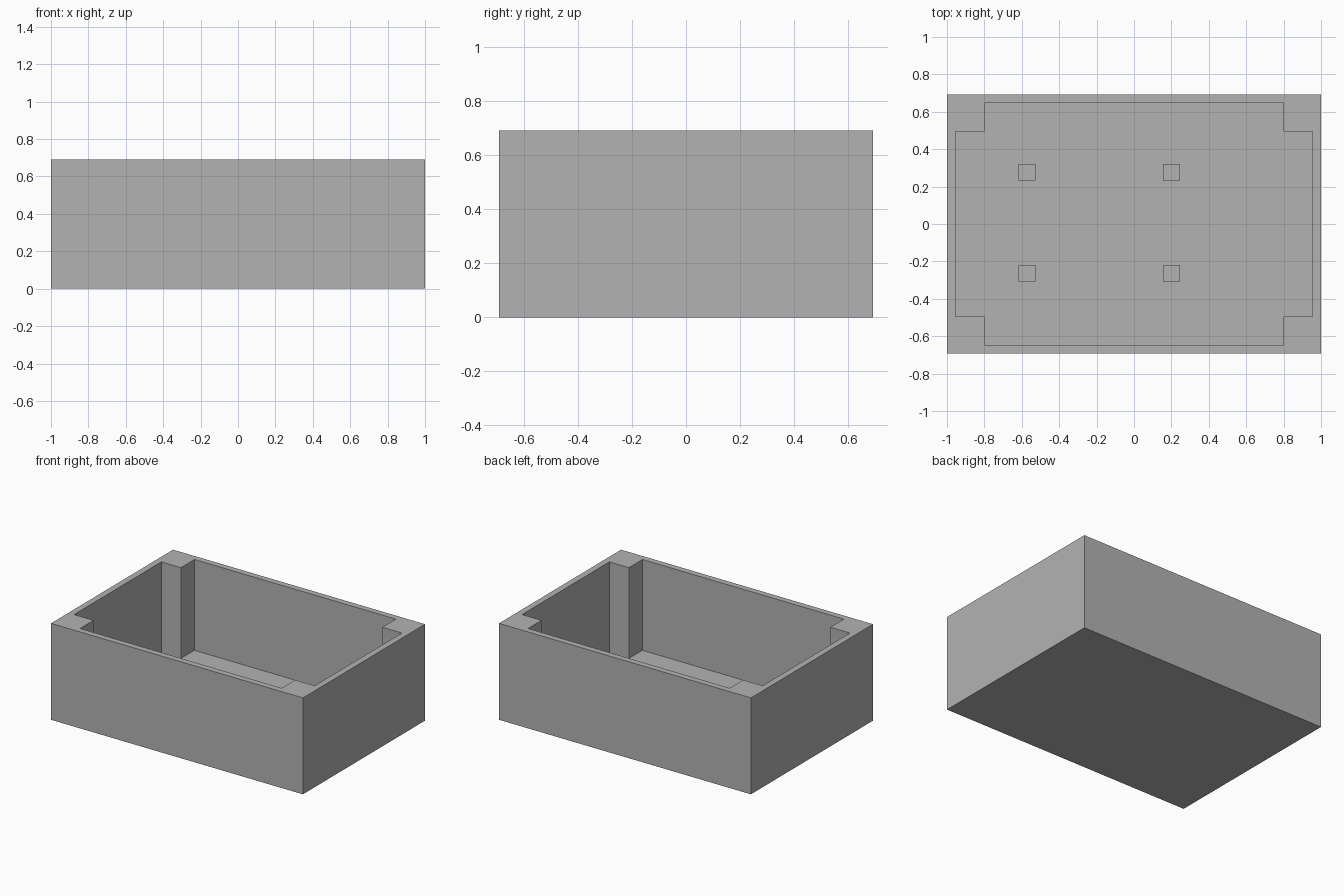
import bpy
import bmesh

cube = bpy.data.objects.get("Cube")
if cube:
    bpy.data.objects.remove(cube, do_unlink=True)

HALF_X, HALF_Y, HEIGHT = 1.0, 0.692, 0.692
IN_X, IN_Y = 0.955, 0.648        # cavity half size
POST_X, POST_Y = 0.80, 0.495     # inner corners of the corner posts
FLOOR = 0.04
PEG, PEG_TOP = 0.09, 0.10

grey = bpy.data.materials.new("plain grey")
grey.use_nodes = True
colour = (0.45, 0.45, 0.45, 1)
grey.diffuse_color = colour
grey.node_tree.nodes["Principled BSDF"].inputs["Base Color"].default_value = colour


def finish(name, bm):
    mesh = bpy.data.meshes.new(name)
    bmesh.ops.recalc_face_normals(bm, faces=bm.faces)
    bm.to_mesh(mesh)
    bm.free()
    mesh.materials.append(grey)
    obj = bpy.data.objects.new(name, mesh)
    bpy.context.collection.objects.link(obj)
    return obj


def prism(name, outline, bottom, top):
    bm = bmesh.new()
    face = bm.faces.new([bm.verts.new((x, y, bottom)) for x, y in outline])
    moved = bmesh.ops.extrude_face_region(bm, geom=[face], use_keep_orig=True)["geom"]
    verts = [v for v in moved if isinstance(v, bmesh.types.BMVert)]
    bmesh.ops.translate(bm, verts=verts, vec=(0, 0, top - bottom))
    return finish(name, bm)


def rectangle(x, y, half_x, half_y):
    return [(x + sx * half_x, y + sy * half_y)
            for sx, sy in ((-1, -1), (1, -1), (1, 1), (-1, 1))]


# Outer box, hollowed by a cross-shaped cavity that leaves a post in each corner
box = prism("box_body", rectangle(0, 0, HALF_X, HALF_Y), 0, HEIGHT)
quarter = [(IN_X, POST_Y), (POST_X, POST_Y), (POST_X, IN_Y)]
cross = []
for sx, sy in ((1, 1), (-1, 1), (-1, -1), (1, -1)):
    corner = [(sx * x, sy * y) for x, y in quarter]
    cross += corner if sx * sy > 0 else corner[::-1]
cavity = prism("cavity_cutter", cross, FLOOR, HEIGHT + 0.2)
cavity.hide_render = True
cavity.hide_viewport = True

hollow = box.modifiers.new("hollow", "BOOLEAN")
hollow.operation = "DIFFERENCE"
hollow.solver = "EXACT"
hollow.object = cavity

# Four low square standoffs on the floor
for x, side in ((-0.572, "right"), (0.2, "left")):
    for y, end in ((-0.263, "front"), (0.277, "back")):
        prism(f"standoff_{end}_{side}", rectangle(x, y, PEG / 2, PEG / 2),
              FLOOR - 0.01, PEG_TOP)
